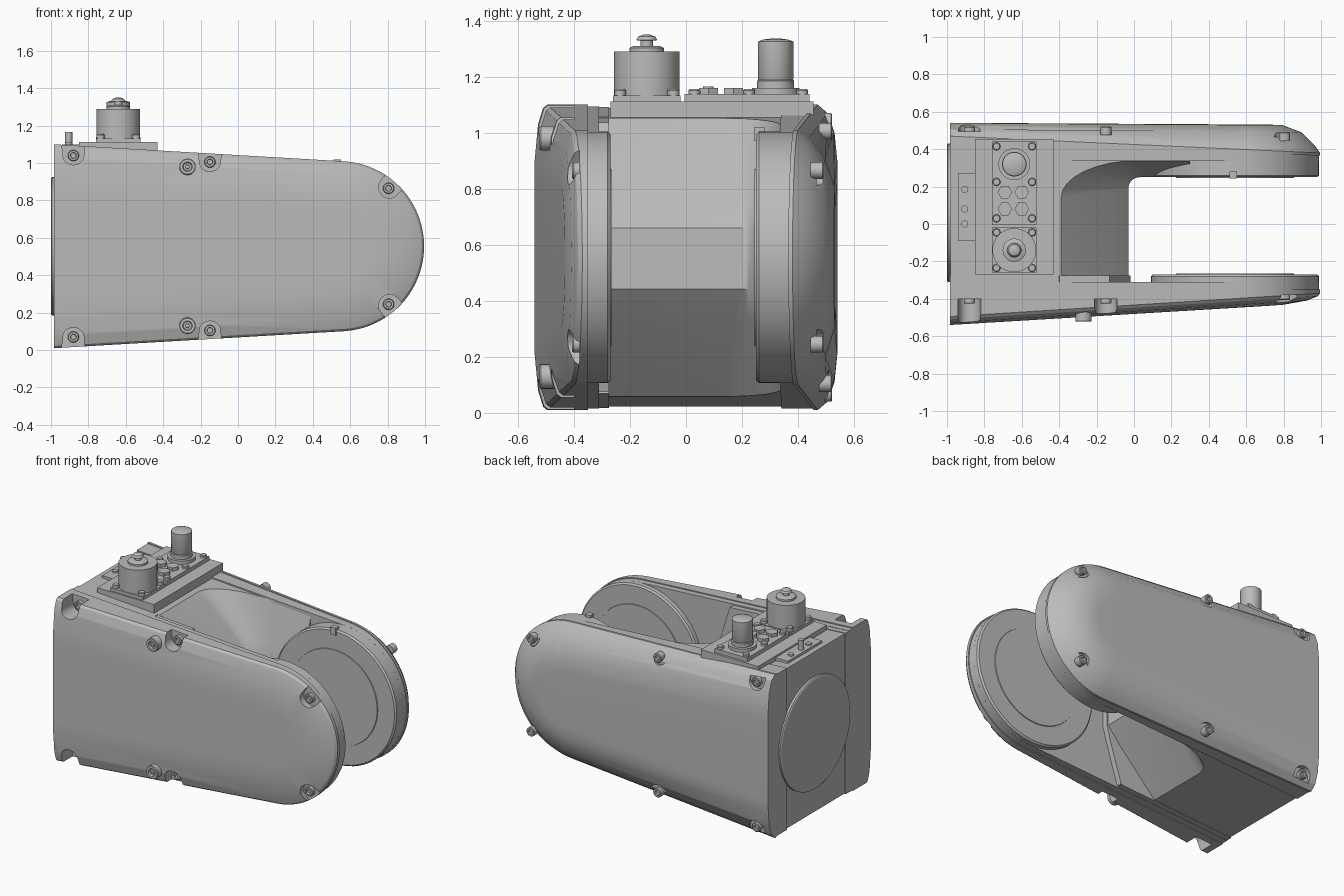
import bpy, bmesh
from math import sin, cos, pi, radians, hypot

cube = bpy.data.objects.get("Cube")
if cube:
    bpy.data.objects.remove(cube, do_unlink=True)

grey = bpy.data.materials.new("machined_grey")
grey.use_nodes = True
COLOUR = (0.5, 0.5, 0.5, 1)
grey.diffuse_color = COLOUR
grey.node_tree.nodes["Principled BSDF"].inputs["Base Color"].default_value = COLOUR

MID, LEFT, HUB, RAD, H_LEFT = 0.555, -0.985, 0.54, 0.455, 0.545


def finish(obj, angle=30):
    bpy.ops.object.select_all(action='DESELECT')
    obj.select_set(True)
    bpy.context.view_layer.objects.active = obj
    bpy.ops.object.shade_smooth_by_angle(angle=radians(angle))


def make(name, solids):
    """Object from closed solids, each a list of equal-length rings."""
    bm = bmesh.new()
    for rings in solids:
        vs = [[bm.verts.new(p) for p in ring] for ring in rings]
        n = len(vs[0])
        for a, b in zip(vs, vs[1:]):
            for i in range(n):
                j = (i + 1) % n
                bm.faces.new((a[i], a[j], b[j], b[i]))
        bm.faces.new(vs[0][::-1])
        bm.faces.new(vs[-1])
    bmesh.ops.recalc_face_normals(bm, faces=bm.faces)
    mesh = bpy.data.meshes.new(name)
    bm.to_mesh(mesh)
    bm.free()
    mesh.materials.append(grey)
    obj = bpy.data.objects.new(name, mesh)
    bpy.context.collection.objects.link(obj)
    finish(obj)
    return obj


def turned(name, origin, axis, profile, n=32):
    """Solid of revolution; profile is (radius, height along axis)."""
    x, y, z = origin
    rings = []
    for r, h in profile:
        ring = []
        for i in range(n):
            c, s = r * cos(2 * pi * i / n), r * sin(2 * pi * i / n)
            ring.append({'X': (x + h, y + c, z + s), 'Y': (x + c, y + h, z + s),
                         'Z': (x + c, y + s, z + h)}[axis])
        rings.append(ring)
    return make(name, [rings])


def box(name, x0, x1, y0, y1, z0, z1):
    return make(name, [[[(x0, y0, z), (x1, y0, z), (x1, y1, z), (x0, y1, z)] for z in (z0, z1)]])


def half_height(x):
    return H_LEFT - 0.0616 * (x - LEFT)


def outline(inset, y_left, y_right):
    """Tapered, round-ended side outline, its depth sloping along x."""
    r, h = RAD - inset, H_LEFT - inset
    pts = [(LEFT, MID - h)]
    for i in range(41):
        a = radians(-86.5 + 173 * i / 40)
        pts.append((HUB + r * cos(a), MID + r * sin(a)))
    pts.append((LEFT, MID + h))
    return [(x, y_left + (y_right - y_left) * (x - LEFT) / 1.98, z) for x, z in pts]


# Central body: its open end is a wedge, blending into the rear arm
sections = []
for t, e, r, y in ((-1, 1, .42, .34), (-.45, .24, .2, .28), (-.24, 0, .06, .25),
                   (.22, 0, .06, .25), (.45, .24, .2, .28), (1, 1, .42, .34)):
    edge = -0.03 - 0.36 * e
    y0 = 0.19 - 0.05 * e
    ring = [(LEFT + .005, -.32), (edge + .25 * e + .01, -.32), (edge + .25 * e + .01, -.275), (edge, -.275)]
    for i in range(9):
        a = pi / 2 * i / 8
        ring.append((edge + r * (1 - cos(a)), y0 + (y - y0) * sin(a)))
    ring += [(0.3, y), (0.3, 0.4), (LEFT + .005, 0.4)]
    sections.append([(x, yy, MID + t * (half_height(x) - .012)) for x, yy in ring])
make("central_body", [sections])

# Arms with raised hub discs on their inner sides
make("front_arm", [[outline(.006, -.31, -.31), outline(.006, -.355, -.355)]])
make("rear_arm", [[outline(.006, .34, .335), outline(.006, .462, .375)]])
make("front_body_flange", [[[(x, y, MID + s * (half_height(x) - .008)) for x, s in
                             ((LEFT, -1), (-.14, -1), (-.4, 1), (LEFT, 1))] for y in (-.275, -.32)]])
for name, y, d in (("front_hub", -.31, 1), ("rear_hub", .34, -1)):
    depth = .04 if d > 0 else .09
    turned(name, (HUB, y, MID), 'Y', [(RAD - .006, -.01 * d), (RAD - .006, (depth - .01) * d),
                                      (RAD - .016, depth * d)], 64)
    turned(name + "_inner_plate", (HUB, y + depth * d, MID), 'Y', [(.32, -.01 * d), (.315, .005 * d)], 64)
box("arm_tab", .51, .55, .243, .28, .97, 1.02)

# Domed outer covers, notched around the perimeter bolts
front_cover = make("front_cover", [[outline(o, a, b) for o, a, b in (
    (0, -.35, -.35), (0, -.495, -.37), (.012, -.51, -.385), (.07, -.528, -.405), (.2, -.54, -.42),
    (.28, -.54, -.421))]])
rear_cover = make("rear_cover", [[outline(o, a, b) for o, a, b in (
    (0, .455, .365), (0, .47, .38), (.03, .505, .42), (.1, .53, .488), (.2, .54, .527),
    (.27, .541, .53))]])

bolt_spots = []
for s in (-1, 1):
    bolt_spots += [(-.88, MID + s * .485, 0, s), (-.15, MID + s * .45, 0, s),
                   (.805, MID + s * .31, .65, s * .76)]


def notch(x, z, dx, dz, y0, y1):
    """Round pocket running outwards through the cover edge."""
    size = hypot(dx, dz)
    ux, uz = dx / size, dz / size
    shape = [(.075, .2), (.056, .0)]
    shape += [(.056 * cos(a), -.05 * sin(a)) for a in [pi * i / 12 for i in range(1, 12)]]
    shape += [(-.056, .0), (-.075, .2)]
    return [[(x + uz * p + ux * q, y, z - ux * p + uz * q) for p, q in shape] for y in (y0, y1)]


for side, cover, d in (("front", front_cover, -1), ("rear", rear_cover, 1)):
    solids = []
    for x, z, dx, dz in bolt_spots:
        if d < 0:
            floor = -.40 if x < .5 else -.38
        else:
            floor = .495 if x < .5 else .465
        solids.append(notch(x, z, dx, dz, floor, .7 * d))
        turned(side + "_cover_bolt", (x, floor, z), 'Y',
               [(.03, -.02 * d), (.03, .022 * d), (.026, .026 * d), (.016, .026 * d), (.014, .014 * d)], 20)
    cutter = make(side + "_notch_cutter", solids)
    cutter.hide_render = True
    mod = cover.modifiers.new("notches", 'BOOLEAN')
    mod.operation, mod.solver, mod.object = 'DIFFERENCE', 'EXACT', cutter
    finish(cover)
    bpy.ops.object.modifier_apply(modifier=mod.name)
    finish(cover)
    bpy.data.objects.remove(cutter, do_unlink=True)

# Recessed screws on the front cover
for z in (.13, .98):
    turned("front_cover_screw", (-.27, -.45, z), 'Y',
           [(.044, 0), (.044, -.068), (.04, -.072), (.026, -.072), (.022, -.06), (.012, -.06), (.01, -.07)], 24)

# Round plate on the closed end
turned("end_plate", (LEFT, .06, MID), 'X', [(.37, .02), (.37, -.01), (.362, -.015)], 64)

# Connector base plates on top
box("top_plate", -.85, -.43, -.27, .455, 1.03, 1.112)
box("end_top_plate", -.94, -.84, -.09, .27, 1.05, 1.1)
box("front_connector_plate", -.76, -.52, -.26, -.02, 1.1, 1.132)
box("rear_connector_plate", -.76, -.52, -.005, .44, 1.1, 1.138)

# Large connector with a button on top
turned("large_connector", (-.64, -.14, 1.12), 'Z',
       [(.117, 0), (.117, .17), (.062, .17), (.062, .182), (.045, .19), (.022, .19), (.022, .208),
        (.038, .21), (.03, .223), (.012, .23)], 40)
# Small connector with a collar
turned("small_connector", (-.64, .32, 1.13), 'Z',
       [(.085, 0), (.085, .03), (.066, .03), (.066, .055), (.061, .058), (.063, .062),
        (.063, .195), (.045, .202), (.015, .206)], 40)

# Plate bolts, hex heads and locating pins
for x in (-.735, -.545):
    for y in (-.235, -.045, .03, .225, .415):
        turned("plate_bolt", (x, y, 1.12), 'Z', [(.021, 0), (.021, .031), (.017, .035)], 16)
for x in (-.69, -.6):
    for y in (.08, .17):
        turned("hex_bolt", (x, y, 1.12), 'Z', [(.039, 0), (.039, .04)], 6)
for y, top in ((0, .02), (.08, .075), (.185, .02)):
    turned("locating_pin", (-.905, y, 1.09), 'Z', [(.019, 0), (.019, top)], 16)
